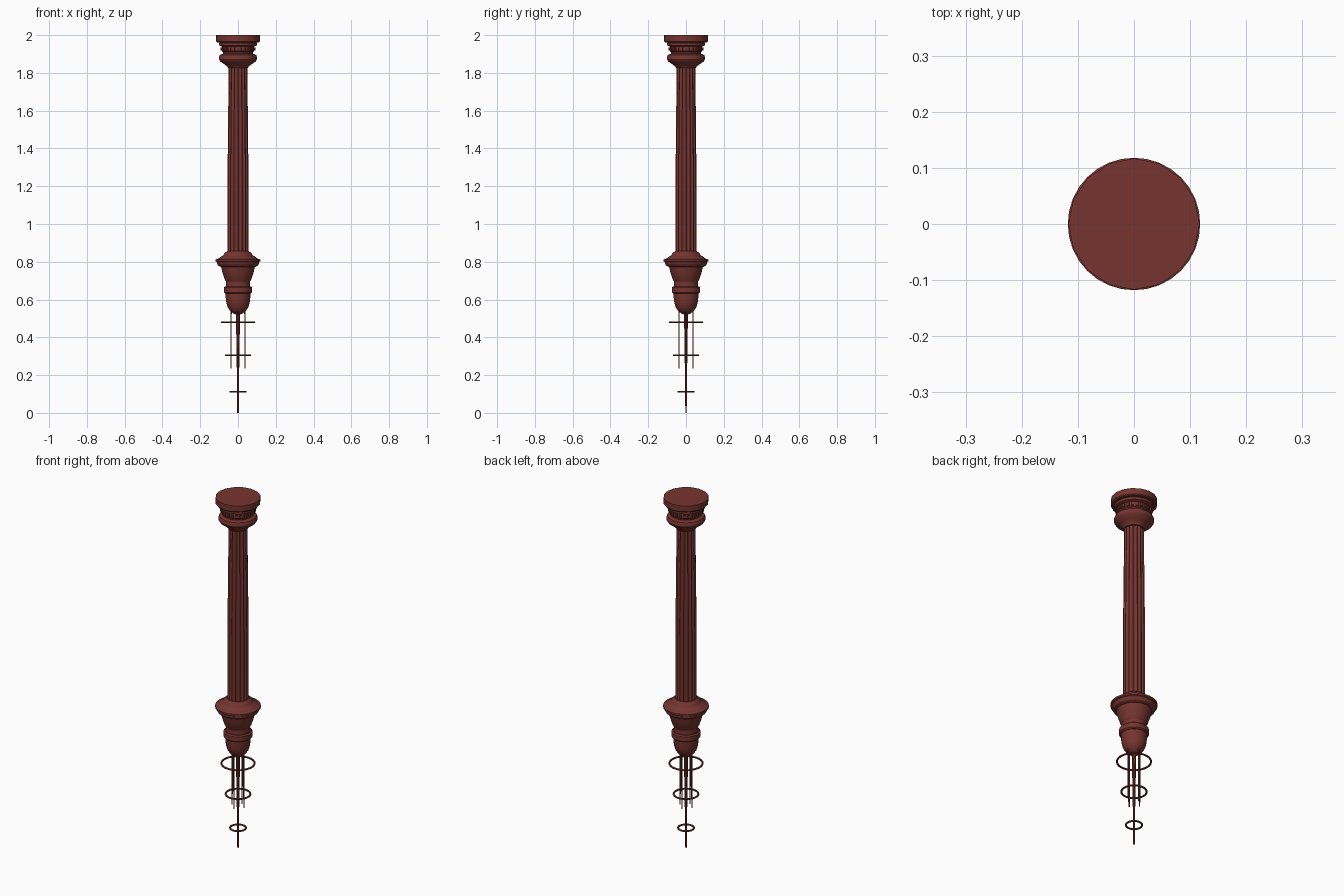
import bpy, bmesh
from math import cos, sin, pi, tau

cube = bpy.data.objects.get("Cube")
if cube:
    bpy.data.objects.remove(cube, do_unlink=True)


def make_material(name, rgb):
    mat = bpy.data.materials.new(name)
    mat.use_nodes = True
    colour = (*rgb, 1)
    mat.diffuse_color = colour
    mat.node_tree.nodes["Principled BSDF"].inputs["Base Color"].default_value = colour
    return mat


RED = make_material("dark red wood", (0.18, 0.035, 0.028))


def finish(obj, name):
    obj.name = name
    obj.data.materials.append(RED)
    bpy.ops.object.select_all(action='DESELECT')
    obj.select_set(True)
    bpy.context.view_layer.objects.active = obj
    bpy.ops.object.shade_smooth_by_angle(angle=pi / 6)
    return obj


def lathe(name, profile, sides=32, shape=lambda i: 1.0):
    """Capped turned solid from (radius, height) points, listed bottom to top."""
    bm = bmesh.new()
    rings = []
    for r, z in profile:
        rings.append([bm.verts.new((r * shape(i) * cos(tau * i / sides),
                                    r * shape(i) * sin(tau * i / sides), z))
                      for i in range(sides)])
    for low, high in zip(rings, rings[1:]):
        for i in range(sides):
            j = (i + 1) % sides
            bm.faces.new((low[i], low[j], high[j], high[i]))
    bm.faces.new(rings[0][::-1])
    bm.faces.new(rings[-1])
    mesh = bpy.data.meshes.new(name)
    bm.to_mesh(mesh)
    bm.free()
    obj = bpy.data.objects.new(name, mesh)
    bpy.context.collection.objects.link(obj)
    return finish(obj, name)


def rod(name, x, y, bottom, top, r_bottom, r_top):
    obj = lathe(name, [(r_bottom, bottom), (r_top, top)], 10)
    obj.location = (x, y, 0)


# Capital: top slab, stepped neck and rounded cushion
lathe("top_slab", [(0.112, 1.962), (0.117, 1.967), (0.117, 2.0)], 16)
lathe("capital_neck", [(0.078, 1.895), (0.08, 1.91), (0.086, 1.915), (0.086, 1.94),
                       (0.1, 1.945), (0.1, 1.958), (0.095, 1.965)])
lathe("capital_cushion", [(0.053, 1.825), (0.058, 1.835), (0.075, 1.848), (0.093, 1.86),
                          (0.101, 1.873), (0.101, 1.883), (0.096, 1.895), (0.078, 1.902)])

# Row of small blocks around the capital neck
TEETH = 24
bm = bmesh.new()
for i in range(TEETH):
    a = tau * i / TEETH
    block = bmesh.ops.create_cube(bm, size=1)["verts"]
    bmesh.ops.scale(bm, vec=(0.01, 0.012, 0.017), verts=block)
    for v in block:
        x, y = v.co.x + 0.087, v.co.y
        v.co = (x * cos(a) - y * sin(a), x * sin(a) + y * cos(a), v.co.z + 1.926)
mesh = bpy.data.meshes.new("capital_teeth")
bm.to_mesh(mesh)
bm.free()
teeth = bpy.data.objects.new("capital_teeth", mesh)
bpy.context.collection.objects.link(teeth)
finish(teeth, "capital_teeth")

# Fluted shaft, slightly thicker towards the bottom
FLUTES, STEPS = 16, 6
lathe("fluted_shaft", [(0.056, 0.84), (0.056, 1.18), (0.053, 1.51), (0.049, 1.84)],
      FLUTES * STEPS, lambda i: 1 - 0.13 * sin(pi * (i % STEPS) / STEPS))

# Base: stepped collar, tapered cup, band and rounded end
lathe("base_collar", [(0.09, 0.772), (0.105, 0.78), (0.111, 0.79), (0.111, 0.798),
                      (0.118, 0.802), (0.118, 0.812), (0.1, 0.818), (0.092, 0.826),
                      (0.078, 0.834), (0.072, 0.846), (0.058, 0.856)])
lathe("base_cup", [(0.063, 0.66), (0.063, 0.695), (0.07, 0.705), (0.083, 0.745),
                   (0.09, 0.775)])
lathe("base_band", [(0.068, 0.632), (0.075, 0.638), (0.075, 0.664), (0.068, 0.67)])
lathe("rounded_end", [(0.008, 0.52), (0.025, 0.526), (0.042, 0.54), (0.055, 0.56),
                      (0.062, 0.585), (0.065, 0.61), (0.066, 0.64)])

# Spike and four hanging rods below the base
rod("spike_upper", 0, 0, 0.2, 0.53, 0.006, 0.011)
rod("spike_tip", 0, 0, 0.0, 0.21, 0.004, 0.005)
for i, side in enumerate(("left", "back", "right", "front")):
    a = tau * i / 4
    rod(side + "_hanging_rod", 0.037 * cos(a), 0.037 * sin(a), 0.235, 0.55, 0.003, 0.004)

# Floating rings around the spike
for name, radius, z in (("upper_ring", 0.086, 0.48), ("middle_ring", 0.064, 0.305),
                        ("lower_ring", 0.041, 0.112)):
    bpy.ops.mesh.primitive_torus_add(major_radius=radius, minor_radius=0.005,
                                     major_segments=32, minor_segments=8,
                                     location=(0, 0, z))
    finish(bpy.context.object, name)
